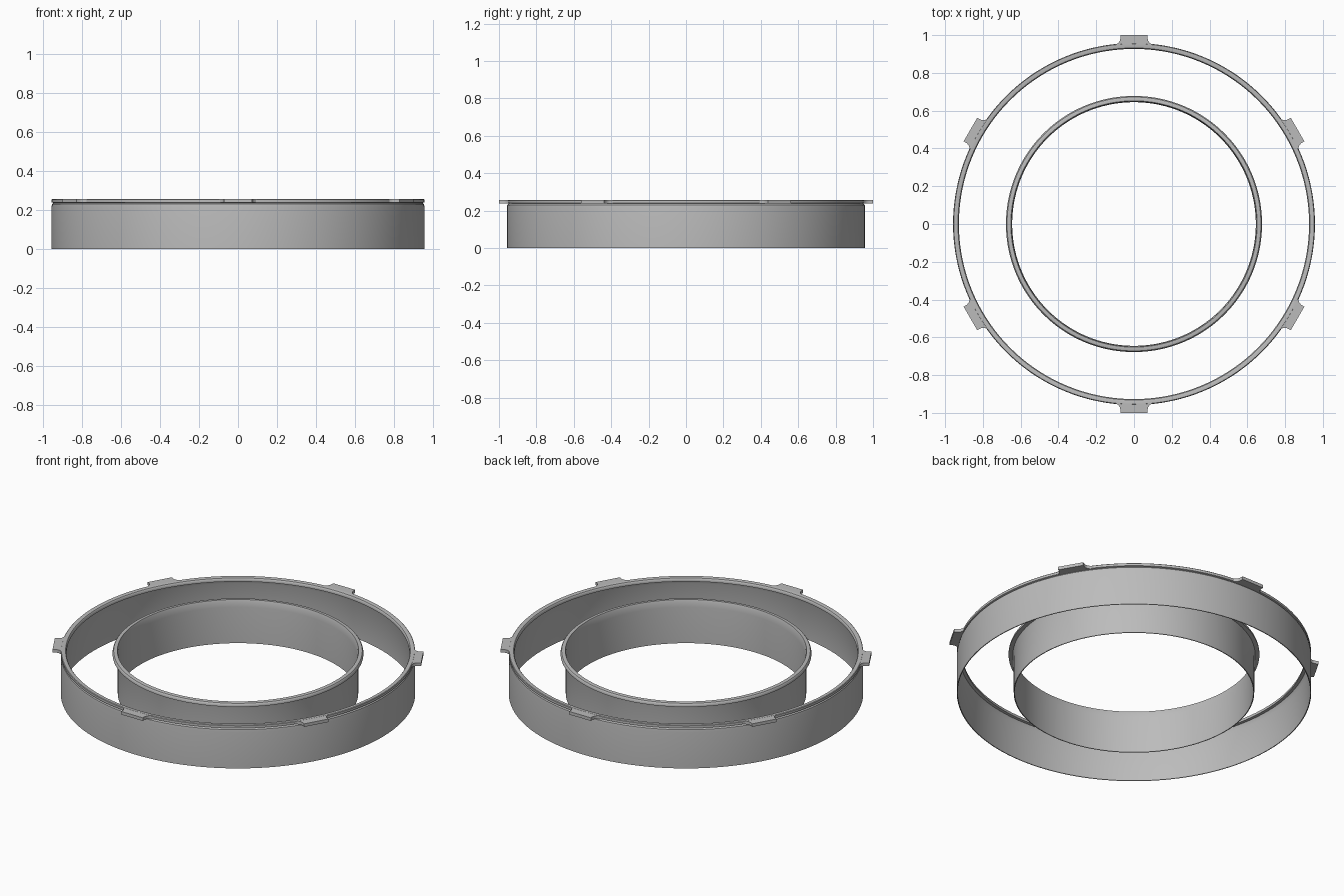
import bpy, bmesh, math
from mathutils import Matrix

if "Cube" in bpy.data.objects:
    bpy.data.objects.remove(bpy.data.objects["Cube"], do_unlink=True)

# One plain grey for everything
grey = bpy.data.materials.new("plain grey")
grey.use_nodes = True
colour = (0.5, 0.5, 0.5, 1)
grey.diffuse_color = colour
grey.node_tree.nodes["Principled BSDF"].inputs["Base Color"].default_value = colour

HEIGHT = 0.257
SEGMENTS = 144


def finish(name, bm):
    """Turn a bmesh into a smooth object that keeps its sharp edges."""
    bmesh.ops.recalc_face_normals(bm, faces=bm.faces)
    for face in bm.faces:
        face.smooth = True
    for edge in bm.edges:
        edge.smooth = edge.calc_face_angle(0) < math.radians(35)
    mesh = bpy.data.meshes.new(name)
    bm.to_mesh(mesh)
    bm.free()
    mesh.materials.append(grey)
    obj = bpy.data.objects.new(name, mesh)
    bpy.context.collection.objects.link(obj)
    return obj


def lathe(name, profile):
    """Turn a closed (radius, height) profile about the z axis."""
    bm = bmesh.new()
    rings = []
    for i in range(SEGMENTS):
        a = 2 * math.pi * i / SEGMENTS
        rings.append([bm.verts.new((r * math.cos(a), r * math.sin(a), z))
                      for r, z in profile])
    n = len(profile)
    for i, ring in enumerate(rings):
        following = rings[(i + 1) % SEGMENTS]
        for j in range(n):
            k = (j + 1) % n
            bm.faces.new((ring[j], following[j], following[k], ring[k]))
    return finish(name, bm)


# Outer ring: thin wall, shallow neck, lip rolled inward
lathe("outer_ring", [
    (0.958, 0), (0.958, 0.215), (0.956, 0.230), (0.949, 0.237),
    (0.957, 0.240), (0.957, 0.254), (0.954, HEIGHT),
    (0.939, HEIGHT), (0.932, 0.255), (0.928, 0.250), (0.927, 0.243),
    (0.927, 0.236), (0.944, 0.235), (0.953, 0.213), (0.953, 0)])

# Inner ring: thin wall, lip rolled outward
lathe("inner_ring", [
    (0.645, 0), (0.645, 0.215), (0.648, 0.245), (0.652, HEIGHT),
    (0.665, HEIGHT), (0.672, 0.255), (0.676, 0.250), (0.678, 0.243),
    (0.678, 0.236), (0.655, 0.235), (0.650, 0.215), (0.650, 0)])

# Six tabs round the outer lip, flared where they join it
half = [(0.072, 1.0), (0.072, 0.982), (0.076, 0.968), (0.084, 0.958), (0.1, 0.947)]
outline = half + [(-x, y) for x, y in reversed(half)]
for i in range(6):
    bm = bmesh.new()
    base = bm.faces.new([bm.verts.new((x, y, 0.238)) for x, y in outline])
    top = bmesh.ops.extrude_face_region(bm, geom=[base])["geom"]
    bmesh.ops.translate(bm, vec=(0, 0, HEIGHT - 0.2385),
                        verts=[g for g in top if isinstance(g, bmesh.types.BMVert)])
    bm.transform(Matrix.Rotation(math.radians(60 * i), 4, "Z"))
    finish(f"lip_tab_{i + 1}", bm)
